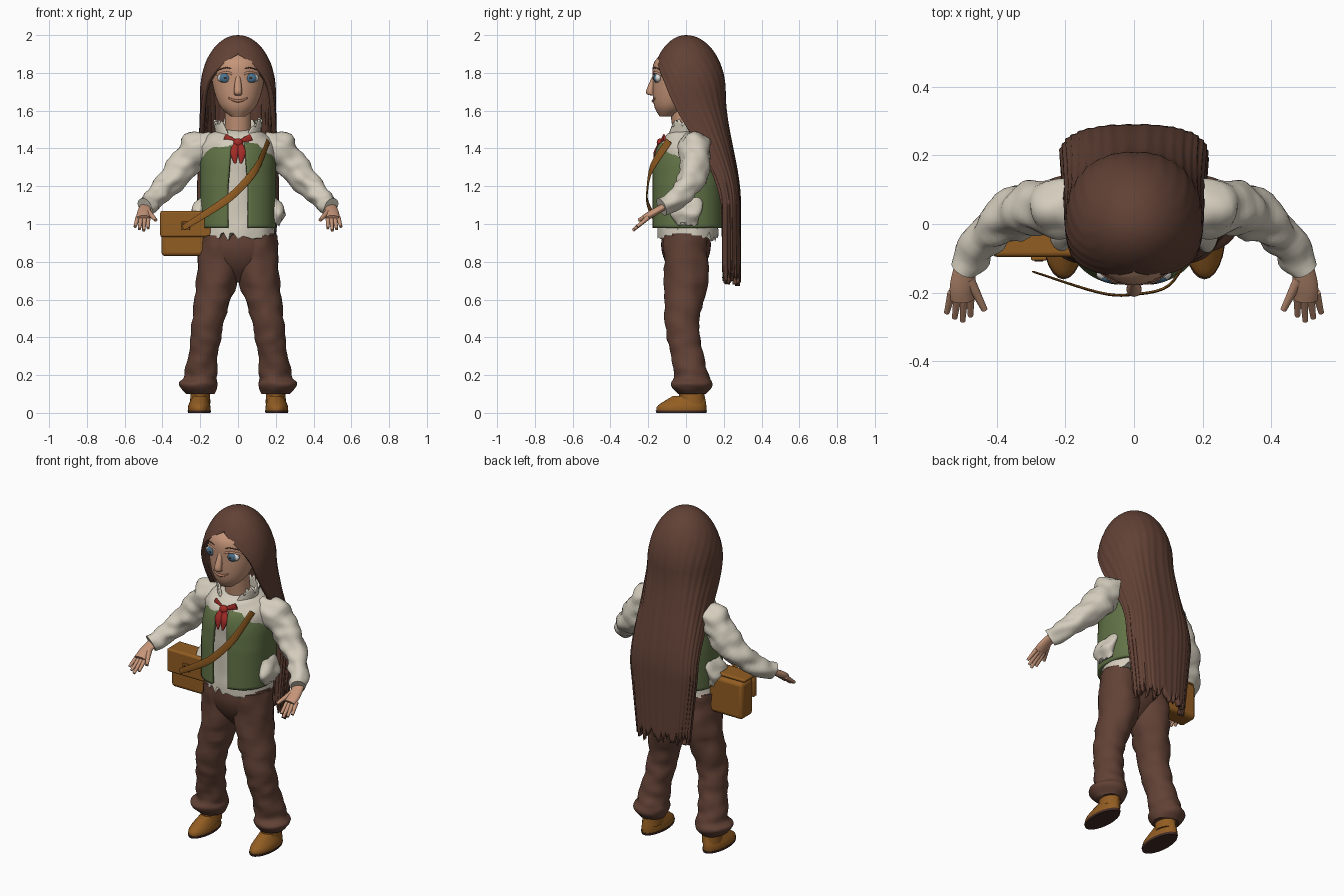
import bpy, bmesh, math
from mathutils import Vector, Matrix, noise

if "Cube" in bpy.data.objects:
    bpy.data.objects.remove(bpy.data.objects["Cube"])


def material(name, *rgb):
    m = bpy.data.materials.new(name)
    m.use_nodes = True
    m.diffuse_color = (*rgb, 1)
    m.node_tree.nodes["Principled BSDF"].inputs["Base Color"].default_value = (*rgb, 1)
    return m


BROWN = material("dark brown", .12, .053, .036)
CREAM = material("cream cloth", .66, .61, .51)
SKIN = material("skin", .56, .3, .19)
GREEN = material("olive green", .12, .17, .062)
RED = material("red cloth", .37, .025, .02)
TAN = material("tan leather", .29, .11, .016)
SOLE = material("dark sole", .06, .026, .02)
BLUE = material("eye blue", .07, .17, .27)
WHITE = material("eye white", .75, .73, .7)
LIP = material("lip", .42, .19, .12)


def finish(name, bm, mat):
    mesh = bpy.data.meshes.new(name)
    bm.to_mesh(mesh)
    bm.free()
    mesh.materials.append(mat)
    mesh.polygons.foreach_set("use_smooth", [True] * len(mesh.polygons))
    mesh.set_sharp_from_angle(angle=math.radians(50))
    ob = bpy.data.objects.new(name, mesh)
    bpy.context.collection.objects.link(ob)
    return ob


def resample(rows, steps):
    """Smooth curve through rows of numbers."""
    rows = [Vector(row) for row in rows]
    out = []
    for i, (b, c) in enumerate(zip(rows, rows[1:])):
        before = (c - rows[max(i - 1, 0)]) / 2
        after = (rows[min(i + 2, len(rows) - 1)] - b) / 2
        for k in range(steps):
            t = k / steps
            ease = t * t * (3 - 2 * t)
            out.append(b.lerp(c, ease) + before * (t * (1 - t) ** 2) - after * (t * t * (1 - t)))
    return out + [rows[-1]]


def tube(name, rows, mat, flat=1, along=False, sides=24, steps=5, wrinkle=0, hem=0, mirror=1):
    """Loft ellipses (x, y, z, radius), either level or square to the path."""
    rows = resample(rows, steps)
    bm = bmesh.new()
    rings = []
    for i, row in enumerate(rows):
        centre, radius = row.xyz, row.w
        u, v = Vector((1, 0, 0)), Vector((0, 1, 0))
        if along:
            ahead, behind = rows[min(i + 1, len(rows) - 1)], rows[max(i - 1, 0)]
            path = (ahead.xyz - behind.xyz).normalized()
            u = path.cross(Vector((0, 0, 1))).normalized()
            v = u.cross(path)
        ring = []
        for j in range(sides):
            angle = math.tau * j / sides
            spoke = u * (radius * math.cos(angle)) + v * (radius * flat * math.sin(angle))
            point = centre + spoke
            point += spoke.normalized() * wrinkle * noise.noise(Vector((point.x, point.y, point.z * 1.6)) * 12)
            if i == 0:
                point.z += hem * noise.noise(Vector((j, 0, 1)) * .9)
            point.x *= mirror
            ring.append(bm.verts.new(point))
        rings.append(ring)
    for low, high in zip(rings, rings[1:]):
        for j in range(sides):
            bm.faces.new((low[j - 1], low[j], high[j], high[j - 1]))
    bm.faces.new(rings[0])
    bm.faces.new(rings[-1])
    bmesh.ops.recalc_face_normals(bm, faces=bm.faces)
    return finish(name, bm, mat)


def shell(name, shape, mat, thick, power=1, columns=80, rows=12, ripple=0, top=0, bottom=0):
    """Sheet wrapped round the back; shape(t) gives z, width, centre y, back, front, half angle."""
    bm = bmesh.new()
    grid = []
    for i in range(rows + 1):
        t = i / rows
        z, width, middle, back, front, spread = shape(t)
        boxy = 1 + (power - 1) * min(1, t * t * 4)
        line = []
        for j in range(columns + 1):
            angle = math.radians(spread) * (2 * j / columns - 1)
            s, c = math.sin(angle), math.cos(angle)
            strand = 1 + ripple * t * (math.sin(j * 1.1) + math.sin(j / 2 + t * 5) / 2)
            x = width * math.copysign(abs(s) ** boxy, s) * strand
            y = middle + (back if c > 0 else front) * math.copysign(abs(c) ** boxy, c) * strand
            jag = noise.noise(Vector((j * .4, 0, 3.3)))
            line.append(bm.verts.new((x, y, z + jag * (bottom * t ** 6 + top * (1 - t) ** 6))))
        grid.append(line)
    for a, b in zip(grid, grid[1:]):
        for j in range(columns):
            bm.faces.new((a[j], a[j + 1], b[j + 1], b[j]))
    bmesh.ops.remove_doubles(bm, verts=bm.verts, dist=.0004)
    ob = finish(name, bm, mat)
    mod = ob.modifiers.new("thickness", "SOLIDIFY")
    mod.thickness = thick
    mod.offset = -1


def ball(name, pos, size, mat):
    bm = bmesh.new()
    place = Matrix.Translation(pos) @ Matrix.Diagonal((*size, 1))
    bmesh.ops.create_uvsphere(bm, u_segments=20, v_segments=12, radius=1, matrix=place)
    finish(name, bm, mat)


def box(name, pos, size, mat, bevel):
    bm = bmesh.new()
    bmesh.ops.create_cube(bm, size=1, matrix=Matrix.Translation(pos) @ Matrix.Diagonal((*size, 1)))
    mod = finish(name, bm, mat).modifiers.new("rounded edges", "BEVEL")
    mod.width = bevel
    mod.segments = 3


def dome(t):
    """Quarter circle rising from 0 to 1, then level."""
    return math.sqrt(1 - (1 - min(1, t)) ** 2)


def hair_shape(t):
    """Closed crown, open round the face, sweeping back and down."""
    drop = 1.28 * t ** 1.5
    crown = dome(drop / .3)
    sway = min(1, max(0, (drop - .3) / .6))
    sway *= sway * (3 - 2 * sway)
    width = .2 * crown * (1 + sway * .08 - max(0, drop - .9) * .6)
    spread = 95 + 85 * min(1, math.exp((.1 - drop) / .15))
    return 2 - drop, width, sway * .2, crown * .21 - sway * .12, crown * .187 - sway * .13, spread


def waistcoat_shape(t):
    swell = dome(t * 3)
    return 1.44 - t * .46, .13 + swell * .072, .01, .12 + swell * .07, .13 + swell * .06, 168


# Head, face and hair
tube("head", [(0, -.1, 1.57, .04), (0, -.07, 1.63, .1), (0, -.04, 1.75, .137),
              (0, -.035, 1.86, .132), (0, -.01, 1.94, .06)], SKIN, sides=32)
tube("neck", [(0, .01, 1.42, .07), (0, -.02, 1.64, .07)], SKIN)
tube("nose", [(0, -.16, 1.8, .01), (0, -.19, 1.7, .022), (0, -.17, 1.68, .014)], SKIN)
tube("mouth", [(k / 40, -.174 + k * k * .003, 1.652 + k * k * .004, .008 - abs(k) * .002)
               for k in range(-2, 3)], LIP, along=True)
shell("hair", hair_shape, BROWN, .025, power=.8, columns=110, rows=70, ripple=.014, bottom=.08)

# Shirt, collar and waistcoat
tube("shirt", [(0, .01, .93, .2), (0, .01, 1.15, .185), (0, .01, 1.38, .2), (0, .02, 1.47, .16),
               (0, .01, 1.5, .08)], CREAM, flat=.8, sides=48, wrinkle=.012, hem=.05)
shell("collar", lambda t: (1.54 - t * .1, .13 - t * .02, 0, .1, .09 + t * .02, 140 + t * 20),
      CREAM, .012, top=.04)
shell("waistcoat", waistcoat_shape, GREEN, .018, power=.85, rows=30)

# Neckerchief
shell("neckerchief_band", lambda t: (1.475 - t * .04, .09 + t * .01, 0, .1, .1 + t * .025, 180), RED, .01)
ball("neckerchief_knot", (0, -.135, 1.43), (.026, .02, .024), RED)

# Satchel
box("satchel_body", (-.285, -.01, .94), (.24, .11, .22), TAN, .02)
box("satchel_flap", (-.277, -.078, 1), (.27, .035, .14), TAN, .012)
box("satchel_lid", (-.277, -.03, 1.06), (.265, .11, .02), TAN, .009)
box("buckle", (-.277, -.1, .99), (.045, .012, .045), TAN, .004)
box("buckle_plate", (-.277, -.106, .99), (.026, .006, .026), SOLE, .002)
tube("satchel_strap", [(-.29, -.14, .98, .003), (-.1, -.2, 1.1, .004), (0, -.205, 1.18, .004),
                       (.1, -.18, 1.3, .004), (.16, -.09, 1.44, .004)], TAN, flat=5, along=True)

# Hips
tube("trouser_hips", [(0, 0, .69, .04), (0, 0, .77, .15), (0, 0, .86, .205), (0, 0, .95, .203)],
     BROWN, flat=.63, sides=36)

for side, label in ((1, "left_"), (-1, "right_")):
    def part(name, rows, mat, **options):
        tube(label + name, rows, mat, mirror=side, **options)

    # Eye and brow
    ball(label + "eye", (side * .066, -.147, 1.773), (.044, .022, .026), WHITE)
    ball(label + "iris", (side * .068, -.158, 1.773), (.031, .014, .025), BLUE)
    ball(label + "pupil", (side * .067, -.17, 1.773), (.007, .004, .007), SOLE)
    for name, z, radius, mat in (("eyelid", 1.788, .006, SKIN), ("brow", 1.813, .003, BROWN)):
        part(name, [(.02, -.17, z, radius), (.06, -.165, z + .015, radius), (.11, -.127, z, radius)],
             mat, along=True)

    # Neckerchief ends
    part("neckerchief_tail", [(.01, -.14, 1.43, .012), (.02, -.16, 1.38, .022), (.015, -.17, 1.32, .005)],
         RED, flat=.5)
    part("neckerchief_wing", [(0, -.135, 1.43, .004), (.07, -.115, 1.46, .006)], RED, flat=3, along=True)

    # Sleeve and shirt tail
    part("sleeve", [(.13, .04, 1.42, .08), (.22, .045, 1.39, .09), (.31, .045, 1.28, .08),
                    (.42, -.02, 1.16, .06), (.49, -.13, 1.09, .042)],
         CREAM, along=True, wrinkle=.024, sides=32, steps=8)
    part("shirt_tail", [(.2, 0, 1, .025), (.21, 0, 1.06, .035), (.18, 0, 1.14, .03)],
         CREAM, flat=2.3, wrinkle=.03, hem=.06)

    # Hand
    part("palm", [(.49, -.12, 1.09, .032), (.5, -.18, 1.055, .036), (.5, -.22, 1.03, .034)],
         SKIN, flat=.55, along=True)
    part("thumb", [(.48, -.16, 1.07, .016), (.435, -.25, 1.02, .009)], SKIN, along=True)
    for k, name in enumerate(("index", "middle", "ring", "little")):
        x = .476 + k * .018
        reach = .085 - abs(k - 1.2) * .015
        part(name + "_finger", [(x, -.2, 1.035, .013), (x + k * .005, -.2 - reach, 1.035 - reach * .85, .008)],
             SKIN, along=True)

    # Trouser leg with gathered cuff
    part("trouser_leg", [(.1, 0, .94, .11), (.112, 0, .7, .108), (.16, -.02, .48, .084), (.18, 0, .33, .08),
                         (.2, .03, .2, .086), (.21, .03, .15, .102), (.2, .03, .1, .07)],
         BROWN, flat=1.06, wrinkle=.012, sides=36, steps=8)

    # Shoe
    part("shoe_foot", [(.205, -.025, .01, .06), (.205, -.02, .04, .058), (.2, .015, .09, .038)], TAN, flat=2.2)
    part("shoe_ankle", [(.2, .03, .05, .054), (.2, .03, .14, .05)], TAN, flat=1.3)
    part("sole", [(.205, -.025, 0, .06), (.205, -.025, .013, .062)], SOLE, flat=2.2, steps=1)
